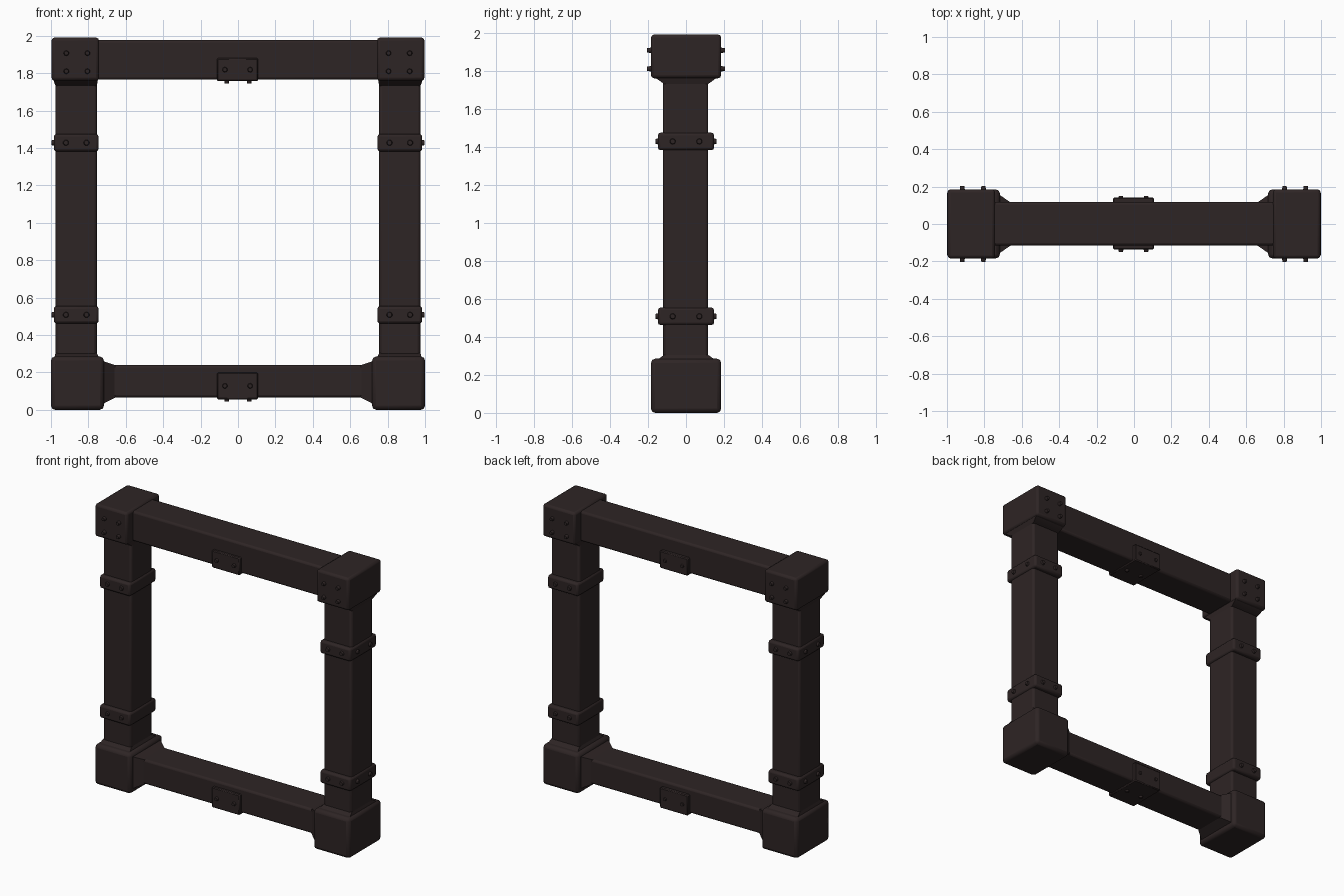
import bpy, bmesh, math
from mathutils import Vector, Matrix

if "Cube" in bpy.data.objects:
    bpy.data.objects.remove(bpy.data.objects["Cube"])


def material(name, rgb):
    m = bpy.data.materials.new(name)
    m.diffuse_color = (*rgb, 1)
    m.use_nodes = True
    m.node_tree.nodes["Principled BSDF"].inputs["Base Color"].default_value = m.diffuse_color
    return m


WOOD = material("dark brown", (0.027, 0.018, 0.018))


def finish(name, bm, bevel=0.0, segments=2):
    bmesh.ops.recalc_face_normals(bm, faces=bm.faces)
    me = bpy.data.meshes.new(name)
    bm.to_mesh(me)
    bm.free()
    me.materials.append(WOOD)
    ob = bpy.data.objects.new(name, me)
    bpy.context.collection.objects.link(ob)
    if bevel:
        mod = ob.modifiers.new("rounded edges", "BEVEL")
        mod.width, mod.segments = bevel, segments
    bpy.ops.object.select_all(action="DESELECT")
    ob.select_set(True)
    bpy.context.view_layer.objects.active = ob
    bpy.ops.object.shade_smooth_by_angle(angle=math.radians(40))
    return ob


def box(name, x, y, z, bevel=0.012, segments=2):
    """Rounded box from (min, max) ranges."""
    bm = bmesh.new()
    bmesh.ops.create_cube(bm, size=1)
    for v in bm.verts:
        v.co = [(r[0] + r[1]) / 2 + c * (r[1] - r[0])
                for c, r in zip(v.co, (x, y, z))]
    return finish(name, bm, bevel, segments)


def taper(name, a, b):
    """Flared collar joining rectangle a to rectangle b (four corners each)."""
    bm = bmesh.new()
    ra = [bm.verts.new(p) for p in a]
    rb = [bm.verts.new(p) for p in b]
    bm.faces.new(ra)
    bm.faces.new(rb)
    for i in range(4):
        j = (i + 1) % 4
        bm.faces.new((ra[i], ra[j], rb[j], rb[i]))
    return finish(name, bm)


def rect_z(x, y, z):
    return [(x[0], y[0], z), (x[1], y[0], z), (x[1], y[1], z), (x[0], y[1], z)]


def rect_x(x, y, z):
    return [(x, y[0], z[0]), (x, y[1], z[0]), (x, y[1], z[1]), (x, y[0], z[1])]


def rivets(name, items, r=0.016, h=0.02):
    """Small domed studs; items are (position, outward direction)."""
    bm = bmesh.new()
    for pos, d in items:
        rot = Vector(d).to_track_quat("Z", "Y").to_matrix().to_4x4()
        base = Matrix.Translation(pos) @ rot
        bmesh.ops.create_cone(bm, cap_ends=True, segments=10, radius1=r,
                              radius2=r * 0.7, depth=h + 0.01,
                              matrix=base @ Matrix.Translation((0, 0, h / 2 - 0.005)))
    return finish(name, bm)


def mx(s, a, b):
    """Range on the side s (-1 left, 1 right)."""
    return tuple(sorted((s * a, s * b)))


Y = (-0.115, 0.117)      # beam depth
for s, side in ((-1, "left"), (1, "right")):
    # upright post
    px = mx(s, 0.755, 0.975)
    box(f"{side}_post", px, (-0.12, 0.117), (0.1, 1.9), 0.014)
    # corner blocks
    box(f"{side}_top_block", mx(s, 0.743, 0.997), (-0.184, 0.185), (1.76, 1.99), 0.016)
    box(f"{side}_bottom_block", mx(s, 0.717, 1.0), (-0.184, 0.185), (0, 0.285), 0.022)
    # flared collars from blocks to posts and beams
    taper(f"{side}_top_collar",
          rect_z(mx(s, 0.748, 0.99), (-0.172, 0.172), 1.77),
          rect_z(px, Y, 1.73))
    taper(f"{side}_bottom_collar",
          rect_z(mx(s, 0.74, 0.985), (-0.165, 0.165), 0.27),
          rect_z(px, Y, 0.305))
    taper(f"{side}_lower_beam_collar",
          rect_x(s * 0.725, (-0.16, 0.16), (0.03, 0.262)),
          rect_x(s * 0.655, (-0.112, 0.112), (0.066, 0.238)))
    # studs on front and back of the top block
    rivets(f"{side}_top_block_studs",
           [((s * x, f * 0.184, z), (0, f, 0))
            for x in (0.805, 0.918) for z in (1.81, 1.907) for f in (-1, 1)])
    # straps round the post with studs
    for z, level in ((0.508, "lower"), (1.428, "upper")):
        box(f"{side}_{level}_strap", mx(s, 0.745, 0.985), (-0.148, 0.148),
            (z - 0.046, z + 0.046), 0.014)
        items = [((s * x, f * 0.148, z), (0, f, 0))
                 for x in (0.81, 0.92) for f in (-1, 1)]
        items += [((s * 0.985, y, z), (s, 0, 0)) for y in (-0.07, 0.07)]
        rivets(f"{side}_{level}_strap_studs", items, 0.018, 0.013)

# horizontal beams
box("top_beam", (-0.8, 0.8), Y, (1.765, 1.978), 0.014)
box("bottom_beam", (-0.8, 0.8), Y, (0.066, 0.24), 0.014)

# mounting plates wrapping the lower half of each beam
for z0, z1, level in ((1.757, 1.88, "top"), (0.056, 0.2, "bottom")):
    box(f"{level}_beam_plate", (-0.112, 0.107), (-0.136, 0.142), (z0, z1), 0.006, 1)
    zm = (z0 + z1) / 2
    rivets(f"{level}_beam_plate_studs",
           [((x, f * 0.138, zm), (0, f, 0)) for x in (-0.07, 0.065) for f in (-1, 1)]
           + [((x, 0, z0), (0, 0, -1)) for x in (-0.06, 0.06)], 0.016, 0.016 - 0.004)
